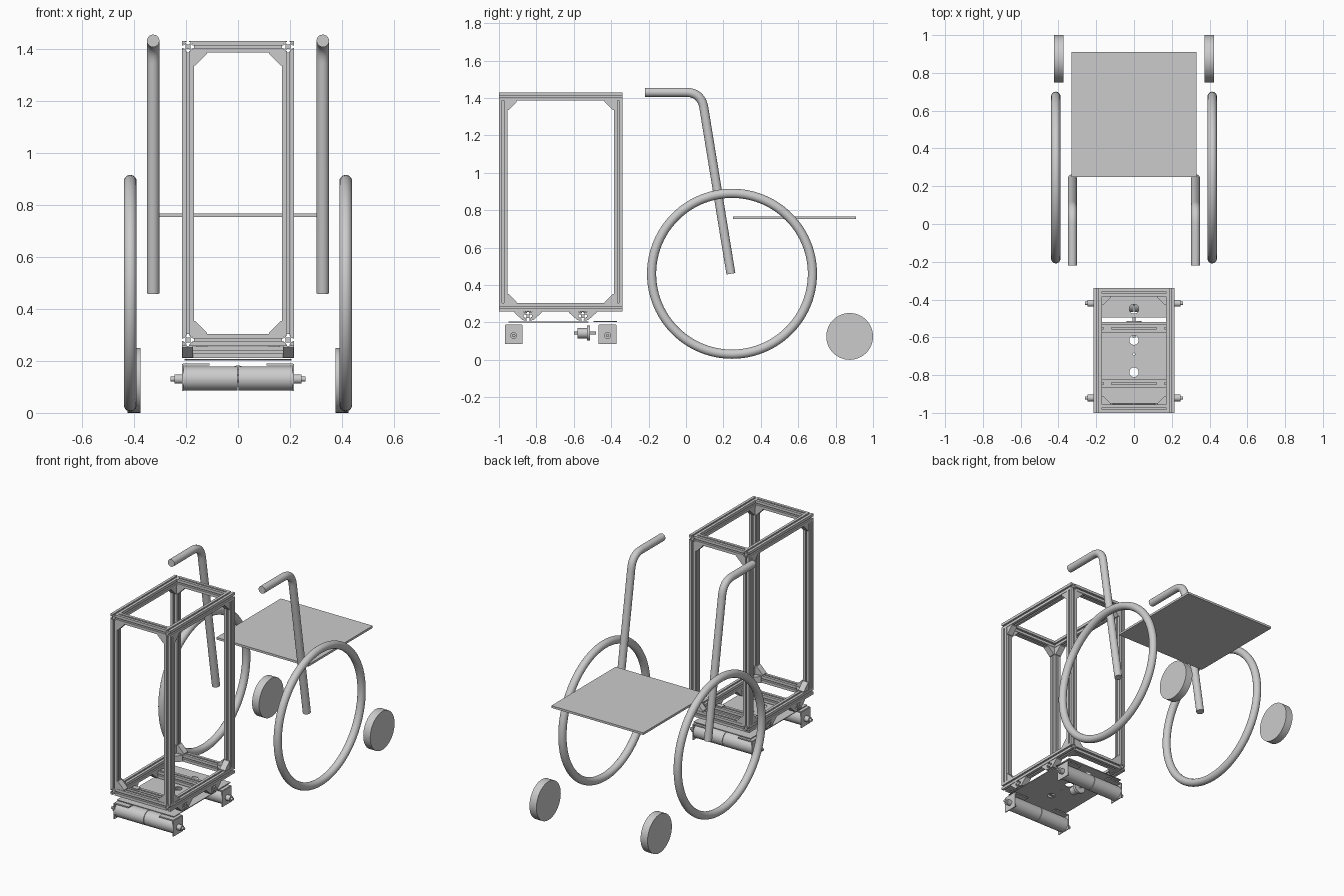
import bpy, bmesh, math
from mathutils import Vector, Matrix

if "Cube" in bpy.data.objects:
    bpy.data.objects.remove(bpy.data.objects["Cube"])

X, Y, Z = Vector((1, 0, 0)), Vector((0, 1, 0)), Vector((0, 0, 1))


def finish(name, bm):
    bmesh.ops.recalc_face_normals(bm, faces=bm.faces[:])
    me = bpy.data.meshes.new(name)
    bm.to_mesh(me)
    bm.free()
    ob = bpy.data.objects.new(name, me)
    bpy.context.collection.objects.link(ob)
    return ob


def smooth(ob):
    bpy.ops.object.select_all(action='DESELECT')
    ob.select_set(True)
    bpy.context.view_layer.objects.active = ob
    bpy.ops.object.shade_smooth_by_angle(angle=math.radians(35))
    return ob


def prism(name, pts, vec):
    bm = bmesh.new()
    f = bm.faces.new([bm.verts.new(p) for p in pts])
    ext = bmesh.ops.extrude_face_region(bm, geom=[f], use_keep_orig=True)
    bmesh.ops.translate(bm, vec=vec, verts=[g for g in ext['geom'] if isinstance(g, bmesh.types.BMVert)])
    return finish(name, bm)


def box(name, lo, hi):
    pts = [(lo[0], lo[1], lo[2]), (hi[0], lo[1], lo[2]), (hi[0], hi[1], lo[2]), (lo[0], hi[1], lo[2])]
    return prism(name, pts, (0, 0, hi[2] - lo[2]))


def rod(name, a, b, r, n=48):
    a, b = Vector(a), Vector(b)
    bm = bmesh.new()
    m = Matrix.Translation((a + b) / 2) @ (b - a).to_track_quat('Z', 'Y').to_matrix().to_4x4()
    bmesh.ops.create_cone(bm, cap_ends=True, segments=n, radius1=r, radius2=r, depth=(b - a).length, matrix=m)
    return smooth(finish(name, bm))


def curve_mesh(name, cu):
    tmp = bpy.data.objects.new(name + "_path", cu)
    bpy.context.collection.objects.link(tmp)
    bpy.context.view_layer.update()
    me = bpy.data.meshes.new_from_object(tmp.evaluated_get(bpy.context.evaluated_depsgraph_get()))
    bpy.data.objects.remove(tmp)
    ob = bpy.data.objects.new(name, me)
    bpy.context.collection.objects.link(ob)
    return ob


# T-slot extrusion
H = 0.0225
SIDE = [(H, -H), (H, -.005), (.0175, -.005), (.0175, -.011), (.009, -.005),
        (.009, .005), (.0175, .011), (.0175, .005), (H, .005)]


def beam(name, a, b):
    a, b = Vector(a), Vector(b)
    q = (b - a).to_track_quat('Z', 'Y')
    pts = []
    for k in range(4):
        r = Matrix.Rotation(k * math.pi / 2, 3, 'Z')
        pts += [a + q @ (r @ Vector((x, y, 0))) for x, y in SIDE]
    return prism(name, pts, b - a)


# Triangular corner bracket with blunt tips
def gusset(name, corner, a, b, s=0.05, t=0.045, width=0.04):
    n = a.cross(b).normalized() * width
    c = Vector(corner) - n / 2
    return prism(name, [c, c + a * s, c + a * s + b * .006, c + b * t + a * .006, c + b * t], n)


# Flat plate with round holes
def plate(name, x, y0, y1, z, thick, holes):
    cu = bpy.data.curves.new(name, 'CURVE')
    cu.dimensions, cu.fill_mode, cu.extrude = '2D', 'BOTH', thick / 2
    loops = [[(-x, y0), (x, y0), (x, y1), (-x, y1)]]
    for hx, hy, r in holes:
        loops.append([(hx + r * math.cos(i * math.pi / 12), hy + r * math.sin(i * math.pi / 12)) for i in range(24)])
    for lp in loops:
        sp = cu.splines.new('POLY')
        sp.points.add(len(lp) - 1)
        for p, (px, py) in zip(sp.points, lp):
            p.co = (px, py, 0, 1)
        sp.use_cyclic_u = True
    ob = curve_mesh(name, cu)
    ob.location.z = z
    return ob


# Wheelchair: seat
box("seat", (-.33, .25, .753), (.33, .91, .767))

for s, side in ((-1, "left"), (1, "right")):
    # Large wheel ring
    bpy.ops.mesh.primitive_torus_add(location=(s * .414, .246, .46), rotation=(0, math.pi / 2, 0),
                                     major_radius=.43, minor_radius=.0245, major_segments=96, minor_segments=24)
    bpy.context.object.name = side + "_wheel"
    smooth(bpy.context.object)
    # Front caster disc
    rod(side + "_caster", (s * .374, .875, .125), (s * .424, .875, .125), .125, 64)
    # Push handle tube with rounded bend
    start, corner, end = Vector((s * .326, -.22, 1.43)), Vector((s * .326, .082, 1.43)), Vector((s * .326, .24, .46))
    p, q = corner - Y * .085, corner + (end - corner).normalized() * .085
    path = [start] + [p.lerp(corner, t).lerp(corner.lerp(q, t), t) for t in [i / 12 for i in range(13)]] + [end]
    cu = bpy.data.curves.new("handle", 'CURVE')
    cu.dimensions, cu.bevel_depth, cu.bevel_resolution, cu.use_fill_caps = '3D', .024, 8, True
    sp = cu.splines.new('POLY')
    sp.points.add(len(path) - 1)
    for pt, co in zip(sp.points, path):
        pt.co = (*co, 1)
    smooth(curve_mesh(side + "_push_handle", cu))

# Tower frame: side rails, cross rails, posts
PX, Y0, Y1, ZB, ZT = .1925, -.9775, -.3625, .2805, 1.4075
for z, lv in ((ZB, "bottom"), (ZT, "top")):
    up = Z if z == ZB else -Z
    for s in (-1, 1):
        beam(lv + "_side_rail", (s * PX, -1, z), (s * PX, -.34, z))
    for y, d in ((Y0, 1), (Y1, -1)):
        beam(lv + "_cross_rail", (-.17, y, z), (.17, y, z))
        for s in (-1, 1):
            zi = z + up.z * H
            gusset("corner_bracket", (s * .17, y, zi), -X * s, up, .05, .05)
            gusset("corner_bracket", (s * PX, y + d * H, zi), Y * d, up, .05, .05)
            if z == ZB:
                gusset("floor_bracket", (s * .17, y + d * H, z), -X * s, Y * d, .045, .045)
                beam("post", (s * PX, y, ZB + H), (s * PX, y, ZT - H))

# Lower cross beams with brackets and slot fittings
for y in (-.845, -.552):
    beam("lower_cross_beam", (-.215, y, .2335), (.215, y, .2335))
    for s in (-1, 1):
        box("slot_fitting", (s * .14 - .022, y - .016, .255), (s * .14 + .022, y + .016, .263))
        for d in (-1, 1):
            gusset("beam_bracket", (s * PX, y + d * H, .257), Y * d, -Z, .05, .045)

# Floor plates
plate("floor_plate", .205, -.95, -.52, .203, .005,
      [(0, -.615, .025), (0, -.785, .025), (0, -.69, .006)])
plate("rear_plate", .205, -.495, -.37, .205, .006, [(0, -.45, .025)])

# Drive rollers with end plates, hangers and shaft ends
for y, nm in ((-.921, "front"), (-.42, "rear")):
    rod(nm + "_roller_core", (-.24, y, .132), (.24, y, .132), .012, 24)
    for s in (-1, 1):
        rod(nm + "_roller", (s * .0015, y, .132), (s * .209, y, .132), .0465)
        box(nm + "_end_plate", (s * .212 - .003, y - .048, .085), (s * .212 + .003, y + .048, .187))
        box(nm + "_hanger", (min(s * .11, s * .212), y - .045, .182), (max(s * .11, s * .212), y + .045, .19))
        rod(nm + "_shaft_hub", (s * .214, y, .13), (s * .245, y, .13), .018, 24)
        rod(nm + "_shaft_end", (s * .24, y, .13), (s * .26, y, .13), .009, 16)

# Central pivot unit below the floor
rod("pivot_body", (0, -.58, .142), (0, -.525, .142), .027, 32)
rod("pivot_flange", (0, -.53, .142), (0, -.513, .142), .04, 32)
rod("pivot_shaft", (0, -.6, .142), (0, -.48, .142), .008, 16)
